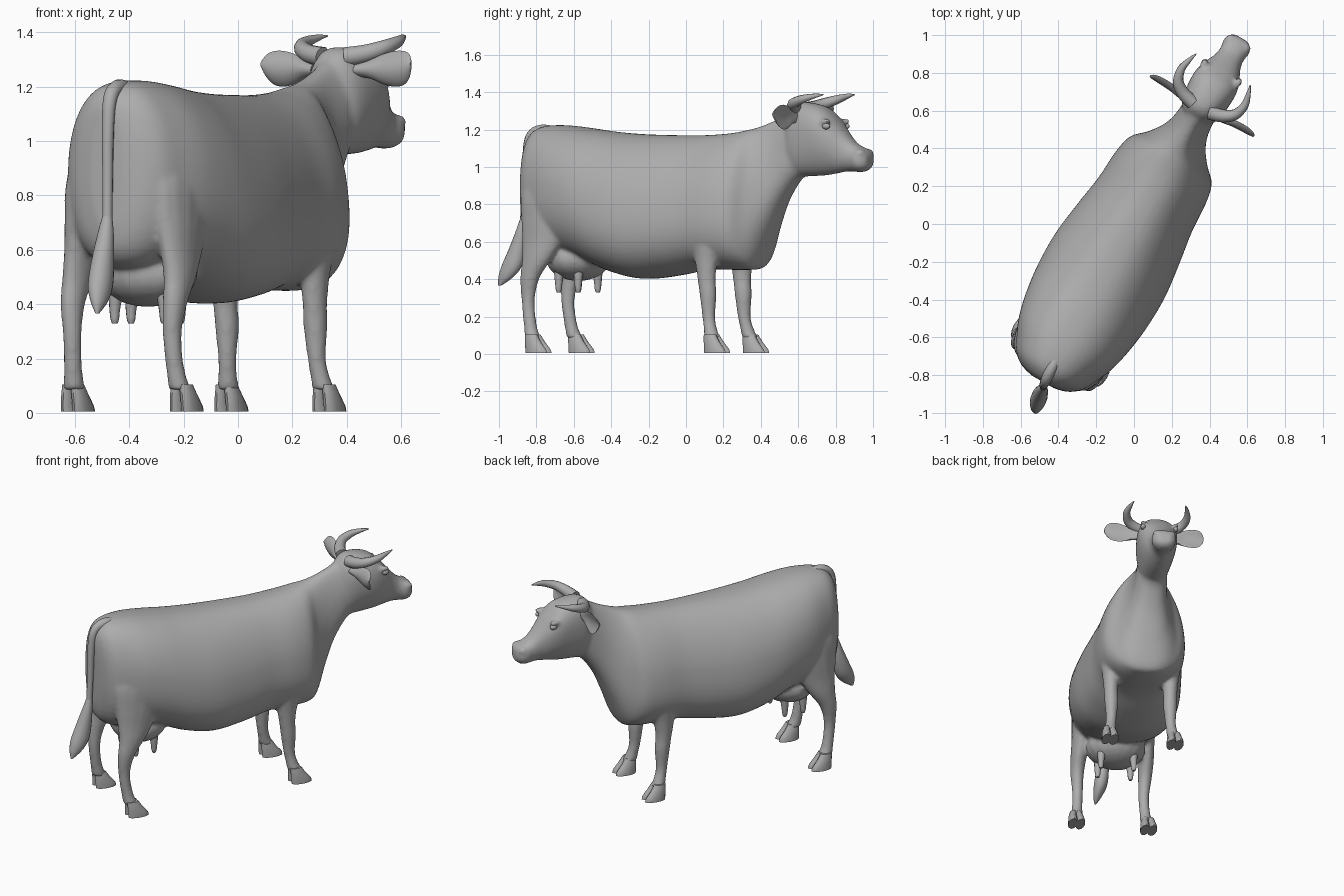
import bpy, bmesh, math
from mathutils import Vector

cube = bpy.data.objects.get("Cube")
if cube:
    bpy.data.objects.remove(cube)

SIN, COS = 0.5, math.sqrt(0.75)   # the animal is turned 30 degrees

grey = bpy.data.materials.new("plain grey")
grey.use_nodes = True
tone = (0.42, 0.42, 0.42, 1)
grey.diffuse_color = tone
grey.node_tree.nodes["Principled BSDF"].inputs["Base Color"].default_value = tone


def place(u, v, z):
    """u = along the spine to the nose, v = to the +x flank, z = up."""
    return Vector((SIN * u + COS * v, COS * u - SIN * v, z))


def spline(stations, steps=4):
    """Catmull-Rom interpolation of station tuples."""
    out = []
    for i in range(len(stations) - 1):
        a, b = stations[max(i - 1, 0)], stations[i]
        c, d = stations[i + 1], stations[min(i + 2, len(stations) - 1)]
        for k in range(steps):
            t = k / steps
            out.append(tuple(
                q + t / 2 * (r - p + t * (2 * p - 5 * q + 4 * r - s + t * (3 * (q - r) + s - p)))
                for p, q, r, s in zip(a, b, c, d)))
    return out + [stations[-1]]


def power(x, p):
    return math.copysign(abs(x) ** p, x)


def loft(bm, rings):
    rows = [[bm.verts.new(place(*p)) for p in ring] for ring in rings]
    n = len(rows[0])
    faces = [bm.faces.new(rows[0]), bm.faces.new(rows[-1][::-1])]
    for a, b in zip(rows, rows[1:]):
        for i in range(n):
            j = (i + 1) % n
            faces.append(bm.faces.new((a[i], b[i], b[j], a[j])))
    bmesh.ops.recalc_face_normals(bm, faces=faces)


def angles(n):
    return [2 * math.pi * i / n for i in range(n)]


def trunk(bm, stations):
    """Upright rings along the spine: (u, half width, top, bottom, taper)."""
    rings = []
    for u, w, top, bot, taper in spline(stations, 5):
        mid, h = (top + bot) / 2, (top - bot) / 2
        rings.append([(u, w * power(math.cos(a), 0.85) * (1 - taper * math.sin(a)),
                       mid + h * power(math.sin(a), 0.92)) for a in angles(56)])
    loft(bm, rings)


def stack(bm, stations, side=1, n=16, steps=4):
    """Level rings up a limb: (u, v, z, radius u, radius v)."""
    loft(bm, [[(u + ru * math.cos(a), side * (v + rv * math.sin(a)), z) for a in angles(n)]
              for u, v, z, ru, rv in spline(stations, steps)])


def blob(bm, u, v, z, ru, rv, rz):
    """Ellipsoid from stacked rings."""
    levels = [math.pi * (k + 0.5) / 12 for k in range(12)]
    stack(bm, [(u, v, z - rz * math.cos(t), ru * math.sin(t), rv * math.sin(t))
               for t in levels], steps=1)


def finish(name, bm, remesh=False):
    mesh = bpy.data.meshes.new(name)
    bm.to_mesh(mesh)
    bm.free()
    mesh.materials.append(grey)
    obj = bpy.data.objects.new(name, mesh)
    bpy.context.collection.objects.link(obj)
    if remesh:
        m = obj.modifiers.new("blend", 'REMESH')
        m.mode, m.voxel_size, m.use_smooth_shade = 'VOXEL', 0.011, True
        s = obj.modifiers.new("soften", 'SMOOTH')
        s.factor, s.iterations = 0.5, 8
    bpy.ops.object.select_all(action='DESELECT')
    bpy.context.view_layer.objects.active = obj
    obj.select_set(True)
    bpy.ops.object.shade_smooth_by_angle(angle=math.radians(50))


def tube(name, path, depth):
    """Tapered tube through (u, v, z, radius factor)."""
    data = bpy.data.curves.new(name, 'CURVE')
    data.dimensions = '3D'
    data.bevel_depth, data.bevel_resolution, data.use_fill_caps = depth, 3, True
    pts = spline(path, 6)
    line = data.splines.new('POLY')
    line.points.add(len(pts) - 1)
    for p, (u, v, z, r) in zip(line.points, pts):
        p.co = (*place(u, v, z), 1)
        p.radius = r
    line.use_smooth = True
    data.materials.append(grey)
    bpy.context.collection.objects.link(bpy.data.objects.new(name, data))


# Hide: trunk and neck, head, legs and udder blended into one skin
hide = bmesh.new()
trunk(hide, [
    (-.965, .07, 1.12, .68, 0), (-.945, .14, 1.165, .60, 0), (-.90, .20, 1.205, .55, 0),
    (-.83, .24, 1.222, .53, .02), (-.72, .285, 1.222, .53, .05), (-.58, .315, 1.207, .50, .1),
    (-.43, .33, 1.188, .44, .15), (-.25, .33, 1.175, .402, .18), (-.05, .305, 1.17, .42, .2),
    (.12, .28, 1.17, .45, .2), (.28, .27, 1.18, .45, .2), (.39, .242, 1.198, .45, .25),
    (.46, .175, 1.215, .47, .3), (.53, .125, 1.24, .63, .32), (.60, .1, 1.27, .79, .3),
    (.68, .093, 1.31, .91, .2), (.73, .09, 1.31, .95, .1)])
trunk(hide, [
    (.64, .07, 1.28, .98, 0), (.69, .105, 1.335, .95, 0), (.76, .12, 1.345, .95, -.1),
    (.86, .122, 1.32, .955, -.2), (.93, .105, 1.26, .965, -.2), (.99, .078, 1.19, .975, -.1),
    (1.04, .07, 1.135, .975, 0), (1.08, .077, 1.11, .972, 0), (1.115, .068, 1.095, .98, 0),
    (1.137, .04, 1.07, 1.0, 0)])
for s in (1, -1):
    # hind leg
    stack(hide, [
        (-.72, .15, 1.0, .16, .07), (-.73, .17, .85, .185, .09), (-.745, .185, .72, .16, .08),
        (-.77, .203, .6, .12, .06), (-.80, .215, .5, .085, .05), (-.84, .217, .4, .054, .042),
        (-.852, .212, .28, .036, .034), (-.835, .218, .15, .036, .034),
        (-.815, .225, .085, .045, .042)], s)
    # foreleg
    stack(hide, [
        (.27, .16, .85, .13, .1), (.25, .18, .7, .11, .085), (.24, .19, .6, .088, .065),
        (.235, .19, .5, .065, .052), (.237, .19, .4, .05, .044), (.245, .188, .32, .047, .044),
        (.25, .19, .2, .035, .034), (.265, .197, .13, .037, .036), (.28, .203, .085, .045, .042)], s)
    blob(hide, .92, s * .104, 1.243, .035, .02, .016)       # brow
    blob(hide, 1.10, s * .045, 1.072, .03, .03, .026)       # nostril wing
blob(hide, -.665, 0, .51, .17, .19, .12)                    # udder
finish("hide", hide, remesh=True)

# Hooves: two claws each, sloping down to the toe
for label, u0, v0 in (("front", .305, .208), ("hind", -.785, .231)):
    for side, s in (("left", 1), ("right", -1)):
        bm = bmesh.new()
        for claw in (-.024, .024):
            stack(bm, [(u0 + .008, v0 + claw, .005, .066, .029),
                       (u0 + .004, v0 + claw, .025, .064, .028),
                       (u0 - .014, v0 + claw * .9, .065, .048, .026),
                       (u0 - .028, v0 + claw * .7, .105, .036, .022)], s, n=12, steps=2)
        finish(f"{label}_{side}_hoof", bm)

# Teats
bm = bmesh.new()
for u in (-.725, -.605):
    for s in (1, -1):
        stack(bm, [(u, .105, .328, .01, .01), (u, .105, .345, .016, .016),
                   (u, .105, .38, .02, .02), (u, .1, .46, .03, .03)], s, n=10)
finish("teats", bm)

for side, s in (("left", 1), ("right", -1)):
    # Cupped paddle ear
    bm = bmesh.new()
    ear = [(.09, 1.262, .03, .025), (.14, 1.265, .022, .036), (.19, 1.265, .014, .056),
           (.24, 1.266, .011, .066), (.28, 1.27, .009, .06), (.305, 1.277, .007, .04),
           (.318, 1.282, .005, .012)]
    loft(bm, [[(.72 + ru * math.cos(a) + .4 * rz * math.sin(a) ** 2, s * v, z + rz * math.sin(a))
               for a in angles(16)] for v, z, ru, rz in spline(ear)])
    finish(f"{side}_ear", bm)
    # Eye
    bm = bmesh.new()
    blob(bm, .925, s * .104, 1.218, .023, .016, .017)
    finish(f"{side}_eye", bm)
    # Horn: out and up, then curling forward
    tube(f"{side}_horn", [
        (.71, s * .05, 1.31, 1.1), (.73, s * .12, 1.322, 1), (.77, s * .174, 1.343, .85),
        (.835, s * .193, 1.364, .65), (.9, s * .18, 1.38, .36), (.945, s * .165, 1.387, .08)], .034)

# Tail and its tuft
tube("tail", [
    (-.80, 0, 1.185, 1.3), (-.89, .005, 1.197, 1.3), (-.955, .01, 1.16, 1.15), (-.977, .012, 1.05, 1),
    (-.985, .015, .85, .85), (-.995, .02, .68, .8)], .023)
bm = bmesh.new()
stack(bm, [(-.99, .018, .74, .015, .015), (-1.005, .018, .66, .03, .03), (-1.03, .02, .56, .048, .04),
           (-1.06, .028, .47, .058, .042), (-1.09, .04, .41, .042, .028), (-1.122, .05, .365, .008, .006)])
finish("tail_tuft", bm)
